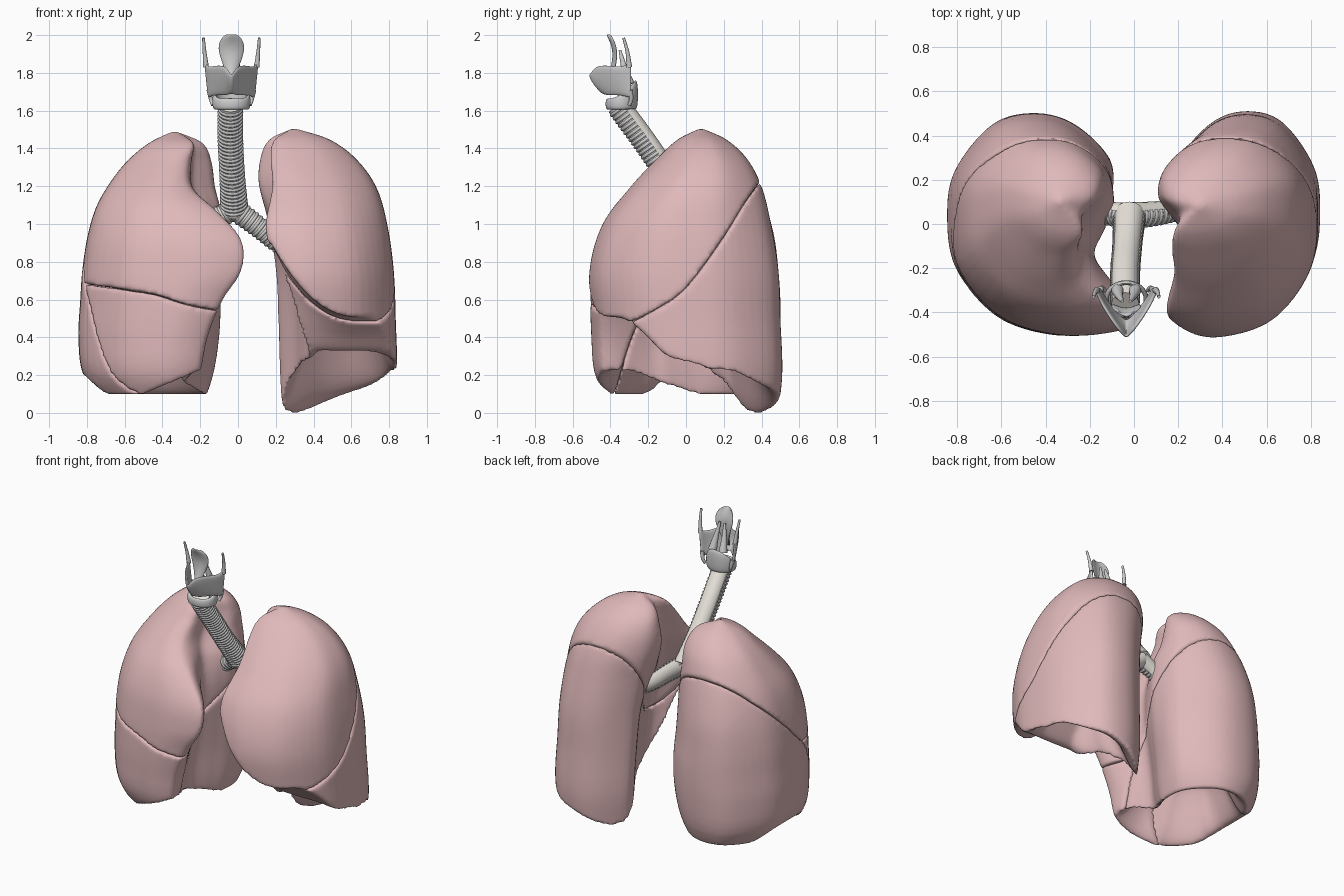
import bpy, bmesh, math
from mathutils import Vector

if "Cube" in bpy.data.objects:
    bpy.data.objects.remove(bpy.data.objects["Cube"])


def material(name, rgb):
    m = bpy.data.materials.new(name)
    m.diffuse_color = (*rgb, 1)
    m.use_nodes = True
    m.node_tree.nodes["Principled BSDF"].inputs["Base Color"].default_value = m.diffuse_color
    return m


PINK = material("lung_pink", (0.74, 0.48, 0.49))
BONE = material("airway_cream", (0.82, 0.78, 0.72))


def clamp(v):
    return max(0.0, min(1.0, v))


def smooth(v, a, b):
    t = clamp((v - a) / (b - a))
    return t * t * (3 - 2 * t)


def interp(T, t):
    """Cubic Hermite through table rows (key, value, ...)."""
    t = max(T[0][0], min(T[-1][0], t))
    i = next(i for i in range(len(T) - 1) if t <= T[i + 1][0])
    h = T[i + 1][0] - T[i][0]
    s = (t - T[i][0]) / h

    def slope(k, c):
        a, b = T[max(k - 1, 0)], T[min(k + 1, len(T) - 1)]
        return (b[c] - a[c]) / (b[0] - a[0])
    return [T[i][c] * (1 + 2 * s) * (1 - s) ** 2 + slope(i, c) * h * s * (1 - s) ** 2
            + T[i + 1][c] * s * s * (3 - 2 * s) + slope(i + 1, c) * h * s * s * (s - 1)
            for c in range(1, len(T[0]))]


def finish(ob, mat=None, angle=None):
    """Apply modifiers / curve geometry and shade smooth."""
    bpy.ops.object.select_all(action='DESELECT')
    ob.select_set(True)
    bpy.context.view_layer.objects.active = ob
    bpy.ops.object.convert(target='MESH')
    ob = bpy.context.object
    if mat:
        ob.data.materials.clear()
        ob.data.materials.append(mat)
    if angle:
        bpy.ops.object.shade_smooth_by_angle(angle=math.radians(angle))
    return ob


def add(name, data):
    ob = bpy.data.objects.new(name, data)
    bpy.context.collection.objects.link(ob)
    return ob


# ---- lungs: kidney outline (u: medial to lateral, v: front to back) ----
KIDNEY = [(0, .6), (.06, .79), (.27, .95), (.5, 1), (.74, .95), (.95, .75), (1, .55), (.95, .3),
          (.70, .08), (.34, 0), (.07, .03), (.03, .09), (.12, .25), (.16, .36), (.07, .48)]
N, M = 72, 44
LOOP = [(i, *KIDNEY[i % len(KIDNEY)]) for i in range(-2, len(KIDNEY) + 3)]
RING = [interp(LOOP, j * len(KIDNEY) / N) for j in range(N)]

# levels: z, medial x, lateral x, front y, back y, front medial tip shift, medial hollow
LEFT = [(-.05, .20, .80, -.40, .48, 0, .10), (.2, .18, .84, -.44, .51, 0, .13), (.5, .17, .835, -.49, .50, 0, .14),
        (.75, .16, .825, -.51, .49, 0, .12), (1, .13, .79, -.44, .45, 0, .06), (1.2, .10, .73, -.29, .40, .08, 0),
        (1.35, .11, .62, -.15, .32, .06, 0), (1.45, .165, .48, -.04, .21, .02, 0), (1.505, .28, .31, .07, .09, 0, 0)]
RIGHT = [(.05, .17, .72, -.40, .42, .06, 0), (.2, .10, .82, -.48, .48, .10, .03), (.4, .06, .845, -.50, .50, .10, .05),
         (.6, .06, .835, -.505, .50, 0, .05), (.75, .08, .825, -.50, .49, -.14, .05), (.92, .09, .80, -.47, .47, -.15, .03),
         (1.08, .09, .755, -.39, .43, .02, 0), (1.2, .10, .69, -.28, .39, .17, 0), (1.33, .12, .59, -.15, .33, .16, 0),
         (1.43, .18, .47, -.05, .23, .06, 0), (1.49, .32, .35, .09, .11, 0, 0)]


def notch(x):
    return .40 * clamp((.62 - x) / .45) ** 2


def base_left(x, y, k):
    z = interp([(-.55, .50), (-.33, .50), (-.22, .42), (-.1, .30), (.07, .25), (.2, .15), (.36, -.025), (.55, -.025)], y)[0]
    z += .19 * clamp((x - .23) / .5) * smooth(y, .08, .36) + notch(x) * (1 - smooth(y, -.35, -.12))
    return z + .26 * smooth(k, 1, .45) * smooth(y, -.15, .08)


def base_right(x, y, k):
    z = .095 + .15 * clamp((.5 - x) / .35) * (1 - smooth(y, -.3, .1)) + .12 * smooth(x, .68, .86)
    return z + .34 * smooth(k, 1, .35)


def fissure_left(x, y):
    z = interp([(-.55, .47), (-.3, .48), (-.15, .55), (0, .66), (.2, .93), (.39, 1.22), (.55, 1.3)], y)[0]
    return z + notch(x) * (1 - smooth(y, -.3, 0))


def fissure_oblique(x, y):
    return interp([(-.55, -.35), (-.38, .10), (-.31, .34), (-.2, .60), (0, .81), (.2, 1.0), (.38, 1.2), (.55, 1.3)], y)[0]


def fissure_horizontal(x, y):
    return interp([(0, .53), (.16, .55), (.3, .58), (.45, .63), (.8, .68), (.9, .70)], x)[0]


def lung(levels, base):
    """Closed lung body: side wall from rim to apex plus a domed base."""
    def sec(z, j):
        u, v = RING[j]
        a, b, c, d, tip, hollow = interp(levels, z)
        medial = (1 - clamp(u)) ** 2
        dent = hollow * medial * smooth(v, .12, .4) * (1 - smooth(v, .55, .82))
        return a + (b - a) * u + tip * medial * (1 - clamp(v)) ** 2 + dent, c + (d - c) * v
    rim, top = [], levels[-1][0]
    for j in range(N):
        z = .2
        for _ in range(15):
            z = .5 * z + .5 * base(*sec(z, j), 1)
        rim.append(z)
    a, b, c, d = interp(levels, .3)[:4]
    cx, cy = (a + b) / 2 + .03, (c + d) / 2
    bm = bmesh.new()
    rows = []
    for k in [i / 20 for i in range(1, 20)]:
        row = []
        for j in range(N):
            x, y = sec(rim[j], j)
            x, y = cx + (x - cx) * k, cy + (y - cy) * k
            row.append(bm.verts.new((x, y, base(x, y, k))))
        rows.append(row)
    for i in range(M + 1):
        zs = [r + (top - r) * math.sin(i / M * math.pi / 2) for r in rim]
        rows.append([bm.verts.new((*sec(zs[j], j), zs[j])) for j in range(N)])
    for r, q in zip(rows, rows[1:]):
        for j in range(N):
            bm.faces.new((r[j], r[j - 1], q[j - 1], q[j]))
    bm.faces.new(rows[0])
    bm.faces.new(rows[-1])
    bmesh.ops.recalc_face_normals(bm, faces=bm.faces)
    return bm


def split(bm, f, above):
    """Keep the part of a body above or below a curved fissure z = f(x, y)."""
    bm = bm.copy()
    gap = .001 if above else -.001
    for v in bm.verts:
        v.co.z -= f(v.co.x, v.co.y) + gap
    bmesh.ops.bisect_plane(bm, geom=bm.verts[:] + bm.edges[:] + bm.faces[:], dist=1e-5, plane_co=(0, 0, 0),
                           plane_no=(0, 0, 1), clear_inner=above, clear_outer=not above)
    res = bmesh.ops.holes_fill(bm, edges=[e for e in bm.edges if e.is_boundary], sides=0)
    bmesh.ops.triangulate(bm, faces=res["faces"])
    for v in bm.verts:
        v.co.z += f(v.co.x, v.co.y) + gap
    return bm


def lobe(name, bm, side):
    for v in bm.verts:
        v.co.x *= side
    bmesh.ops.recalc_face_normals(bm, faces=bm.faces)
    me = bpy.data.meshes.new(name)
    bm.to_mesh(me)
    ob = add(name, me)
    r = ob.modifiers.new("remesh", 'REMESH')
    r.mode, r.voxel_size, r.use_smooth_shade = 'VOXEL', .0125, True
    s = ob.modifiers.new("soften", 'SMOOTH')
    s.factor, s.iterations = .5, 8
    finish(ob, PINK)


left, right = lung(LEFT, base_left), lung(RIGHT, base_right)
lobe("left_upper_lobe", split(left, fissure_left, True), 1)
lobe("left_lower_lobe", split(left, fissure_left, False), 1)
front = split(right, fissure_oblique, True)
lobe("right_lower_lobe", split(right, fissure_oblique, False), -1)
lobe("right_upper_lobe", split(front, fissure_horizontal, True), -1)
lobe("right_middle_lobe", split(front, fissure_horizontal, False), -1)


# ---- airways: tubes with C-shaped cartilage rings ----
def tubes(name, paths, mat=None):
    cu = bpy.data.curves.new(name, 'CURVE')
    cu.dimensions, cu.bevel_depth, cu.bevel_resolution, cu.use_fill_caps = '3D', 1, 2 if len(paths) > 4 else 6, True
    for path in paths:
        sp = cu.splines.new('POLY')
        sp.points.add(len(path) - 1)
        for p, (x, y, z, r) in zip(sp.points, path):
            p.co, p.radius = (x, y, z, 1), r
    return finish(add(name, cu), mat, 50)


def fine(path, n):
    T = [(i, *p) for i, p in enumerate(path)]
    return [interp(T, i * (len(path) - 1) / n) for i in range(n + 1)]


def airway(name, path, count):
    tubes(name, [fine(path, 24)], BONE)
    pts, rings = fine(path, count), []
    for i in range(1, count):
        p, r = Vector(pts[i][:3]), pts[i][3]
        t = (Vector(pts[i + 1][:3]) - Vector(pts[i - 1][:3])).normalized()
        f = Vector((0, -1, 0))
        f = (f - t * f.dot(t)).normalized()
        s = t.cross(f)
        rings.append([(*(p + (f * math.cos(a) + s * math.sin(a)) * (r - .003)), .0095)
                      for a in [math.radians(-110 + 220 * k / 18) for k in range(19)]])
    tubes(name + "_rings", rings)


airway("trachea", [(-.04, -.36, 1.63, .062), (-.04, -.22, 1.44, .062), (-.03, -.09, 1.25, .062), (-.02, .045, 1.07, .07)], 30)
airway("left_bronchus", [(-.02, .04, 1.08, .058), (.10, .05, .99, .053), (.21, .07, .90, .048), (.32, .08, .83, .042)], 16)
airway("right_bronchus", [(-.02, .04, 1.08, .058), (-.12, .05, 1.02, .05), (-.20, .07, .93, .042), (-.25, .09, .83, .035)], 13)
airway("right_upper_bronchus", [(-.09, .05, 1.05, .04), (-.17, .06, 1.06, .036), (-.27, .07, 1.09, .032)], 8)


# ---- larynx ----
CX = -.035


def sheet(name, rows, thick, closed=False):
    bm = bmesh.new()
    g = [[bm.verts.new(p) for p in row] for row in rows]
    for r, q in zip(g, g[1:]):
        for j in range(0 if closed else 1, len(r)):
            bm.faces.new((r[j - 1], r[j], q[j], q[j - 1]))
    bmesh.ops.recalc_face_normals(bm, faces=bm.faces)
    me = bpy.data.meshes.new(name)
    bm.to_mesh(me)
    ob = add(name, me)
    so = ob.modifiers.new("thickness", 'SOLIDIFY')
    so.thickness, so.offset = thick, 0
    ob.modifiers.new("round", 'SUBSURF').levels = 2
    finish(ob, None, 60)


# thyroid cartilage: V-shaped shield (|u|, half width, y, bottom z, top z)
SHIELD = [(0, 0, -.515, 1.69, 1.785), (.25, .035, -.475, 1.68, 1.835), (.5, .08, -.41, 1.68, 1.84),
          (.8, .12, -.34, 1.675, 1.835), (1, .14, -.29, 1.665, 1.86)]
rows = []
for t in (0, .33, .67, 1):
    row = []
    for i in range(-8, 9):
        w, y, z0, z1 = interp(SHIELD, abs(i) / 8)
        pull = .08 * (1 - abs(i) / 8) * (1 - t) ** 1.5
        w *= .86 + .14 * t
        row.append((CX + math.copysign(w, i), y + pull, z0 + (z1 - z0) * t))
    rows.append(row)
sheet("thyroid_cartilage", rows, .018)

# cricoid cartilage: signet ring, taller at the back
rows = []
for t in (0, .5, 1):
    row = []
    for k in range(20):
        a = 2 * math.pi * k / 20
        back = .5 + .5 * math.sin(a)
        bulge = 1 + .06 * math.sin(t * math.pi)
        row.append((CX + .088 * bulge * math.cos(a), -.34 + .073 * bulge * math.sin(a),
                    1.605 + t * (.06 + .10 * back ** 2)))
    rows.append(row)
sheet("cricoid_cartilage", rows, .022, True)

# epiglottis leaf (z, half width, y)
LEAF = [(1.73, .012, -.43), (1.80, .028, -.40), (1.87, .055, -.385), (1.93, .074, -.385), (1.98, .06, -.405), (2.005, .028, -.42)]
sheet("epiglottis", [[(CX + w * u, y + .02 * u * u, z) for u in (-1, -.5, 0, .5, 1)] for z, w, y in LEAF], .012)

# horns and arytenoids, mirrored
for side, word in ((-1, "right"), (1, "left")):
    def s(*pts):
        return [fine([(CX + side * x, y, z, r) for x, y, z, r in pts], 10)]
    tubes(word + "_upper_horn", s((.134, -.30, 1.83, .015), (.142, -.31, 1.91, .010), (.148, -.33, 1.985, .007)))
    tubes(word + "_lower_horn", s((.118, -.295, 1.71, .014), (.108, -.29, 1.66, .011), (.098, -.30, 1.63, .010)))
    tubes(word + "_arytenoid", s((.04, -.30, 1.74, .028), (.032, -.325, 1.82, .018), (.018, -.35, 1.92, .007)))
